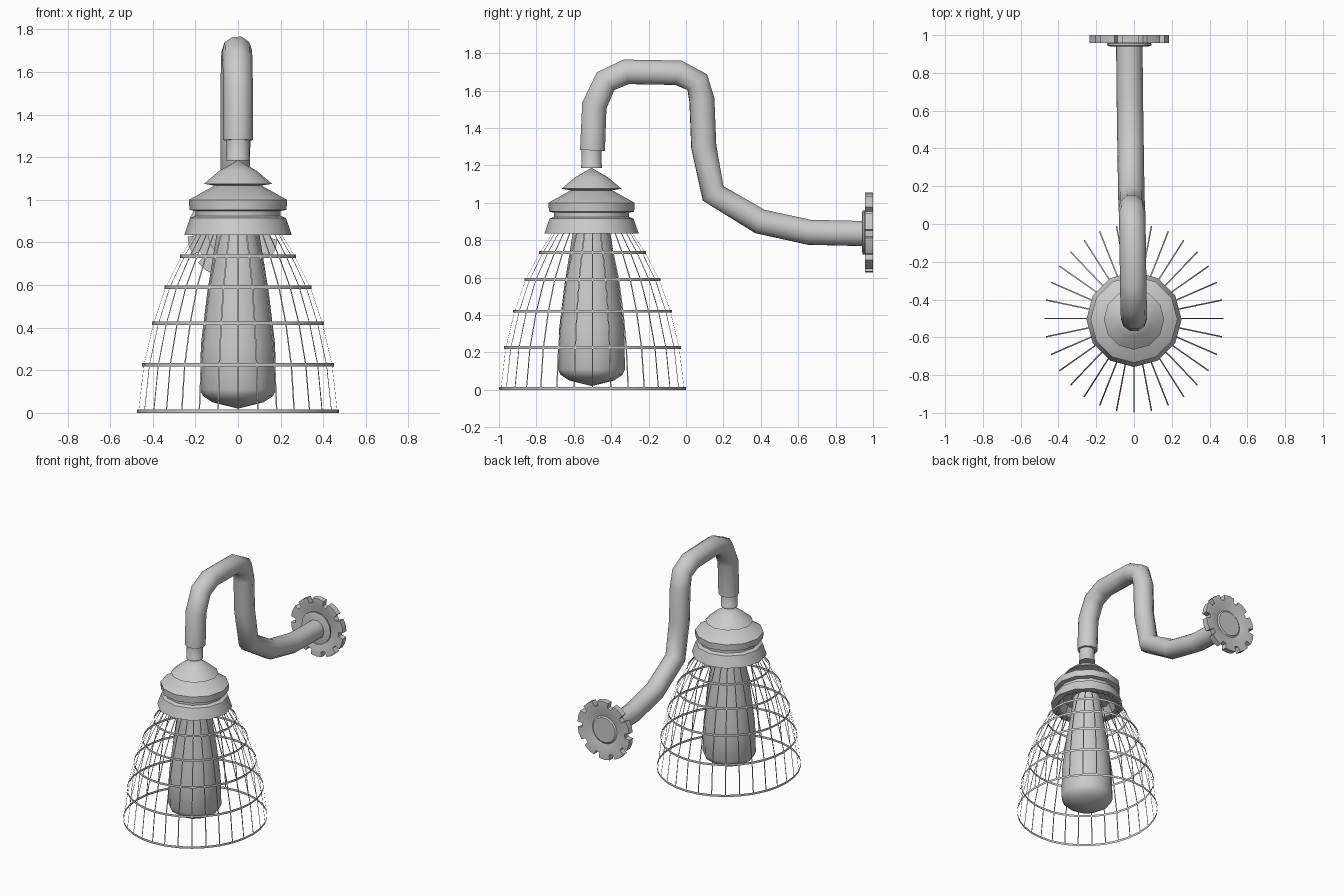
import bpy, bmesh, math
from math import sin, cos, pi, radians

if "Cube" in bpy.data.objects:
    bpy.data.objects.remove(bpy.data.objects["Cube"])

AX = (0.0, -0.505, 0.0)          # lamp axis
RX, RY = 1.0, 1.05               # the cage is slightly deeper than wide


def finish(name, bm, angle=35):
    bmesh.ops.remove_doubles(bm, verts=bm.verts, dist=1e-5)
    bmesh.ops.recalc_face_normals(bm, faces=bm.faces)
    me = bpy.data.meshes.new(name)
    bm.to_mesh(me)
    bm.free()
    ob = bpy.data.objects.new(name, me)
    bpy.context.collection.objects.link(ob)
    bpy.context.view_layer.objects.active = ob
    for o in bpy.context.selected_objects:
        o.select_set(False)
    ob.select_set(True)
    bpy.ops.object.shade_smooth_by_angle(angle=radians(angle))
    return ob


def skin(bm, rows, closed=True):
    """Join equal-length loops of points with quads."""
    grid = [[bm.verts.new(p) for p in row] for row in rows]
    n = len(rows[0])
    for a, b in zip(grid, grid[1:]):
        for i in range(n if closed else n - 1):
            j = (i + 1) % n
            bm.faces.new((a[i], a[j], b[j], b[i]))


def lathe(name, profile, sides=12, angle=35):
    """Spin (radius, z) points around the lamp axis."""
    bm = bmesh.new()
    skin(bm, [[(AX[0] + r * cos(2 * pi * i / sides), AX[1] + r * sin(2 * pi * i / sides), z)
               for i in range(sides)] for r, z in profile])
    return finish(name, bm, angle)


# Swan-neck arm
path = [(0, -.50, 1.28), (0, -.49, 1.52), (-.002, -.43, 1.65), (-.004, -.32, 1.70),
        (-.008, -.04, 1.695), (-.01, .06, 1.645), (-.012, .085, 1.55), (-.012, .095, 1.30),
        (-.014, .145, 1.05), (-.018, .395, .90), (-.022, .66, .842), (-.025, .965, .835)]
cu = bpy.data.curves.new("arm", "CURVE")
cu.dimensions = "3D"
cu.bevel_depth = 0.07
cu.bevel_resolution = 3
cu.use_fill_caps = True
sp = cu.splines.new("POLY")
sp.points.add(len(path) - 1)
for p, co in zip(sp.points, path):
    p.co = (*co, 1)
sp.use_smooth = True
bpy.context.collection.objects.link(bpy.data.objects.new("arm", cu))

# Socket neck and stacked cap
lathe("neck", [(0, 1.30), (.054, 1.30), (.054, 1.205), (.057, 1.20), (.057, 1.185), (0, 1.185)])
lathe("upper_cap", [(0, 1.187), (.088, 1.136), (.16, 1.075), (.10, 1.065), (0, 1.065)])
lathe("middle_cap", [(0, 1.075), (.105, 1.07), (.23, 1.0), (.228, .953), (.19, .945), (0, .945)])
lathe("lower_cap", [(0, .95), (.20, .95), (.20, .925), (.225, .915), (.252, .836),
                    (.20, .84), (.17, .90), (0, .90)])

# Bulb
lathe("bulb", [(0, .91), (.095, .91), (.102, .83), (.145, .56), (.174, .32), (.179, .11),
               (.165, .08), (.12, .05), (0, .02)], angle=50)

# Cage shade: flat ribbon hoops and ribs
levels = [(.475, .008), (.450, .225), (.404, .42), (.346, .59), (.272, .735), (.20, .85)]
N = 32
bm = bmesh.new()


def on_cage(r, z, a):
    return (AX[0] + RX * r * cos(a), -.5 + RY * r * sin(a), z)


for r, z in levels:
    skin(bm, [[on_cage(r, z + dz, 2 * pi * i / N) for i in range(N)] for dz in (-.008, .008)])
for i in range(N):
    a = 2 * pi * i / N
    skin(bm, [[on_cage(r, z, a - .0035 / r), on_cage(r, z, a + .0035 / r)] for r, z in levels], False)
finish("cage_shade", bm, 60)

# Toothed wall plate facing along y, dished front and back
CX, CZ, TEETH = -.025, .842, 10
spokes = []
for t in range(TEETH):
    a = 16 + 36 * t
    spokes += [(a - 12, .212), (a, .214), (a + 12, .212), (a + 13, .175), (a + 23, .175)]
profile = [(0, .97), (.13, .97), (.16, .958), (None, .958), (None, 1.0),
           (.16, 1.0), (.10, .985), (.09, .992), (0, .992)]
bm = bmesh.new()
skin(bm, [[(CX + (R if r is None else r) * cos(radians(a)), y,
            CZ + (R if r is None else r) * sin(radians(a))) for a, R in spokes]
          for r, y in profile])
finish("wall_plate", bm, 30)

# Collar between arm and wall plate
bm = bmesh.new()
skin(bm, [[(CX + r * cos(2 * pi * i / 16), y, CZ + r * sin(2 * pi * i / 16)) for i in range(16)]
          for r, y in [(0, .94), (.10, .94), (.118, .945), (.118, .955), (.10, .972), (0, .972)]])
finish("wall_collar", bm)
